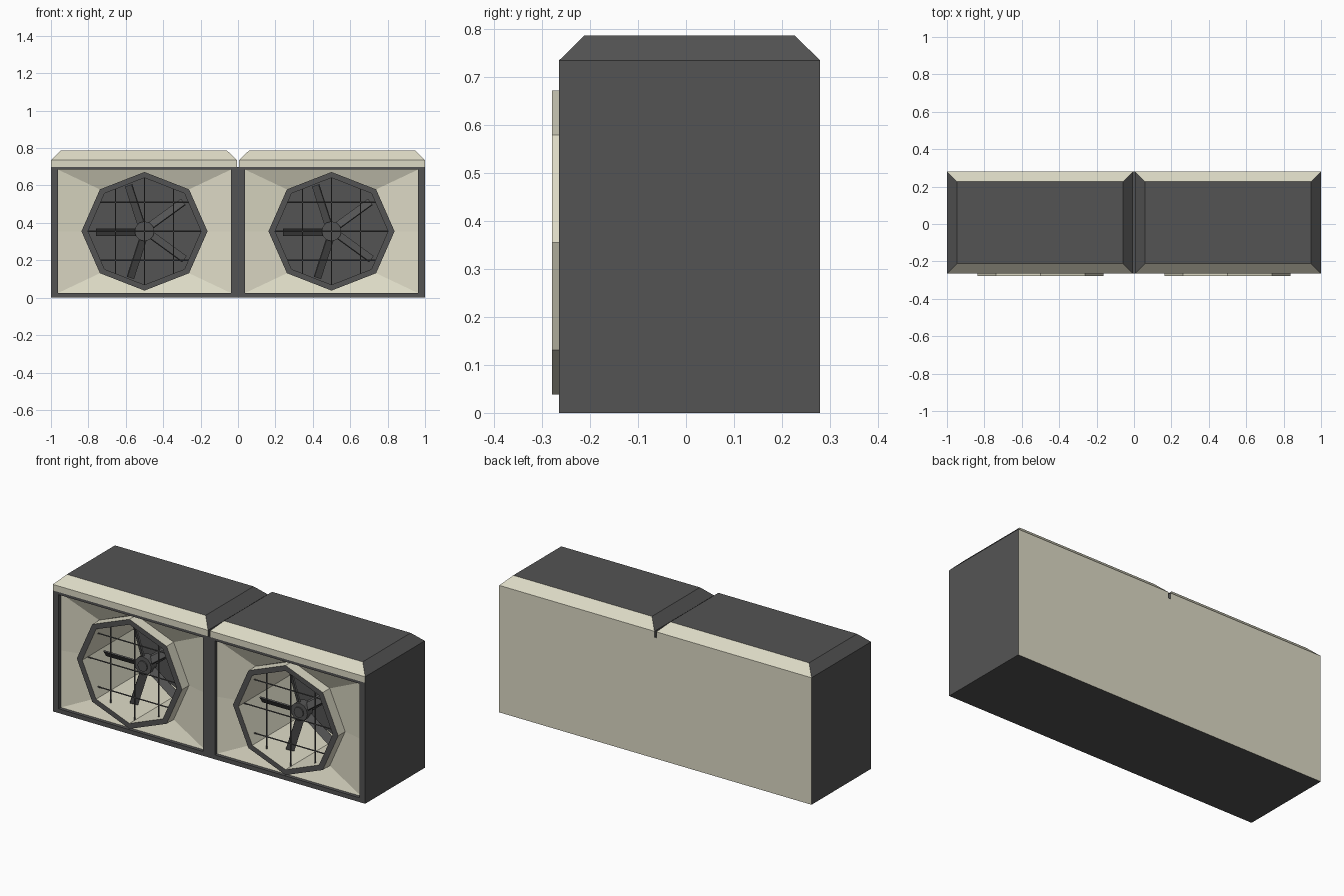
import bpy, bmesh, math
from mathutils import Matrix, Vector

if "Cube" in bpy.data.objects:
    bpy.data.objects.remove(bpy.data.objects["Cube"])

FRONT, BACK, SPLIT = -0.265, 0.28, 0.70
CZ, FAN_X = 0.355, 0.5
DARK, LIGHT = 0, 1


def material(name, col):
    m = bpy.data.materials.new(name)
    m.diffuse_color = (*col, 1)
    m.use_nodes = True
    m.node_tree.nodes["Principled BSDF"].inputs["Base Color"].default_value = m.diffuse_color
    return m


mats = [material("dark_grey", (0.088, 0.088, 0.088)),
        material("warm_cream", (0.72, 0.70, 0.56))]


def finish(name, bm):
    bmesh.ops.recalc_face_normals(bm, faces=bm.faces)
    me = bpy.data.meshes.new(name)
    bm.to_mesh(me)
    bm.free()
    for m in mats:
        me.materials.append(m)
    ob = bpy.data.objects.new(name, me)
    bpy.context.collection.objects.link(ob)
    return ob


def rect(cx, y):
    # eight points round the square opening, matching the octagon corners
    sg = [(1, 0), (1, 1), (0, 1), (-1, 1), (-1, 0), (-1, -1), (0, -1), (1, -1)]
    return [(cx + a * 0.4625, y, CZ + b * 0.33) for a, b in sg]


def octagon(cx, y, rx, rz):
    return [(cx + rx * math.cos(i * math.pi / 4), y,
             CZ + rz * math.sin(i * math.pi / 4)) for i in range(8)]


# Casing: front frame grid with two openings, extruded to the back
bm = bmesh.new()
half = [FAN_X - 0.4625, FAN_X, FAN_X + 0.4625, 1]
xs = [-x for x in reversed(half)] + half
zs = [0, CZ - 0.33, CZ, CZ + 0.33, SPLIT]
grid = [[bm.verts.new((x, FRONT, z)) for z in zs] for x in xs]
for i in range(len(xs) - 1):
    for j in range(len(zs) - 1):
        if i in (1, 2, 4, 5) and j in (1, 2):
            continue
        bm.faces.new((grid[i][j], grid[i + 1][j], grid[i + 1][j + 1], grid[i][j + 1]))


def on_rim(e):
    a, b = (v.co for v in e.verts)
    return (abs(a.x) == 1 and a.x == b.x) or (a.z == b.z and (a.z == 0 or a.z > 0.699))


rim = [e for e in bm.edges if e.is_boundary and on_rim(e)]
ext = bmesh.ops.extrude_edge_only(bm, edges=rim)["geom"]
for v in ext:
    if isinstance(v, bmesh.types.BMVert):
        v.co.y = BACK
back_edges = [e for e in ext if isinstance(e, bmesh.types.BMEdge)]
for f in bmesh.ops.edgeloop_fill(bm, edges=back_edges)["faces"]:
    f.material_index = LIGHT

# Recessed panels, raised fan rings and fan tunnels lofted into the casing
for cx in (-FAN_X, FAN_X):
    loops = [(rect(cx, FRONT), DARK), (rect(cx, -0.245), DARK),
             (octagon(cx, -0.215, 0.337, 0.317), LIGHT),
             (octagon(cx, -0.279, 0.337, 0.317), LIGHT),
             (octagon(cx, -0.279, 0.302, 0.286), DARK),
             (octagon(cx, 0.20, 0.302, 0.286), LIGHT)]
    prev = None
    for pts, col in loops:
        vs = [bm.verts.new(p) for p in pts]
        if prev:
            for k in range(8):
                n = (k + 1) % 8
                f = bm.faces.new((prev[k], prev[n], vs[n], vs[k]))
                f.material_index = col
        prev = vs
    bm.faces.new(prev).material_index = DARK
bmesh.ops.remove_doubles(bm, verts=bm.verts, dist=1e-4)
finish("casing", bm)

# Chamfered lids, cream on front and back, dark elsewhere
for side, x0, x1 in (("left", -1, -0.006), ("right", 0.006, 1)):
    bm = bmesh.new()
    prev = None
    for z, d in ((SPLIT, 0), (0.735, 0), (0.787, 0.053)):
        vs = [bm.verts.new(p) for p in ((x0 + d, FRONT + d, z), (x1 - d, FRONT + d, z),
                                        (x1 - d, BACK - d, z), (x0 + d, BACK - d, z))]
        if prev:
            for k in range(4):
                n = (k + 1) % 4
                bm.faces.new((prev[k], prev[n], vs[n], vs[k]))
        else:
            bm.faces.new(vs)
        prev = vs
    bm.faces.new(prev)
    bm.normal_update()
    for f in bm.faces:
        f.material_index = LIGHT if abs(f.normal.y) > 0.5 else DARK
    finish(side + "_lid", bm)


def rod(bm, a, b, r, sides):
    a, b = Vector(a), Vector(b)
    d = b - a
    mat = Matrix.Translation((a + b) / 2) @ d.to_track_quat("Z", "Y").to_matrix().to_4x4()
    bmesh.ops.create_cone(bm, cap_ends=True, segments=sides, radius1=r, radius2=r,
                          depth=d.length, matrix=mat)


for side, cx in (("left", -FAN_X), ("right", FAN_X)):
    # Guard wires just inside the ring
    bm = bmesh.new()
    y = -0.23
    for o, hv, hh in ((-0.155, 0.227, 0.24), (0, 0.286, 0.302), (0.155, 0.227, 0.24)):
        rod(bm, (cx + o, y, CZ - hv), (cx + o, y, CZ + hv), 0.004, 6)
        rod(bm, (cx - hh, y, CZ + o), (cx + hh, y, CZ + o), 0.004, 6)
    finish(side + "_guard_wires", bm)

    # Fan: hub, shaft and five pitched blades
    bm = bmesh.new()
    fy = -0.13
    rod(bm, (cx, fy - 0.025, CZ), (cx, fy + 0.025, CZ), 0.053, 12)
    rod(bm, (cx, fy - 0.032, CZ), (cx, 0.20, CZ), 0.03, 12)
    for k in range(5):
        m = (Matrix.Translation((cx, fy, CZ))
             @ Matrix.Rotation(math.radians(36 + 72 * k), 4, "Y")
             @ Matrix.Translation((-0.15, 0, 0))
             @ Matrix.Rotation(math.radians(35), 4, "X")
             @ Matrix.Diagonal((0.22, 0.008, 0.045, 1)))
        m = Matrix.Translation((cx, fy, CZ)) @ Matrix.Rotation(math.radians(72 * k), 4, "Y") \
            @ Matrix.Translation((-0.15, 0, -0.005)) \
            @ Matrix.Rotation(math.radians(35), 4, "X") \
            @ Matrix.Diagonal((0.22, 0.008, 0.045, 1))
        bmesh.ops.create_cube(bm, size=1, matrix=m)
    finish(side + "_fan", bm)
